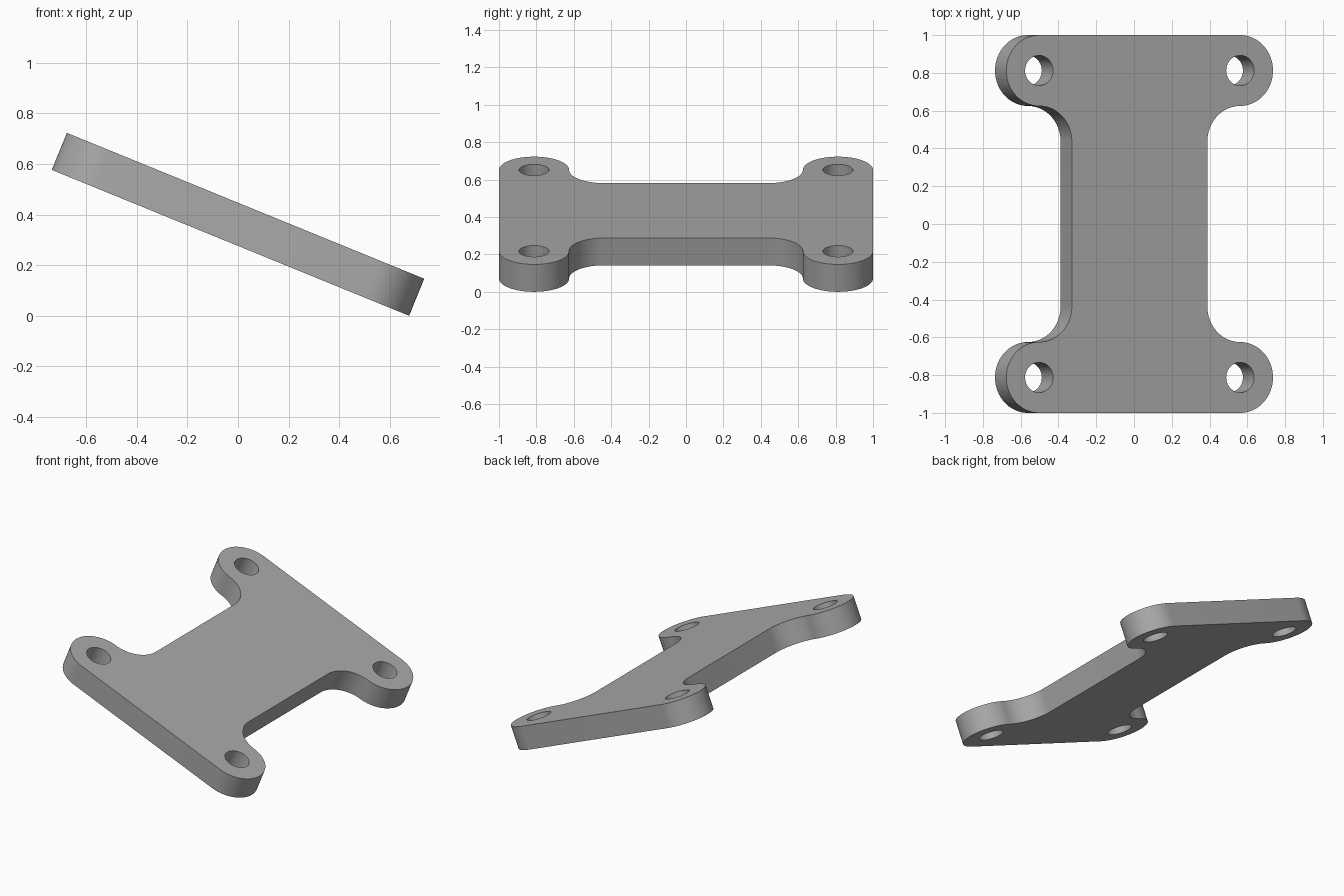
import bpy
from math import sin, cos, pi, radians
from mathutils import Euler, Matrix

cube = bpy.data.objects.get("Cube")
if cube:
    bpy.data.objects.remove(cube, do_unlink=True)

TILT = radians(22.2)
THICK = 0.158
R = 0.1875                 # lug and fillet radius
LUG_X, LUG_Y = 0.575, 0.8125
HOLE_R = 0.08


def arc(cx, cy, r, start, end, steps=20):
    return [(cx + r * cos(start + (end - start) * i / steps),
             cy + r * sin(start + (end - start) * i / steps))
            for i in range(steps + 1)]


def add_loop(curve, pts):
    spline = curve.splines.new('POLY')
    spline.points.add(len(pts) - 1)
    for p, (x, y) in zip(spline.points, pts):
        p.co = (x, y, 0, 1)
    spline.use_cyclic_u = True


# Quarter outline: concave fillet at the waist, then the rounded lug
fillet = arc(LUG_X, LUG_Y - 2 * R, R, pi, pi / 2, 16)
lug = arc(LUG_X, LUG_Y, R, -pi / 2, pi / 2, 32)
upper = fillet + lug[1:]
right = [(x, -y) for x, y in reversed(upper)] + upper
outline = right + [(-x, -y) for x, y in right]

# Flat filled profile with four bolt holes, extruded to thickness
profile = bpy.data.curves.new("plate_profile", 'CURVE')
profile.dimensions = '2D'
profile.fill_mode = 'BOTH'
profile.extrude = THICK / 2
add_loop(profile, outline)
for sx in (-1, 1):
    for sy in (-1, 1):
        add_loop(profile, arc(sx * LUG_X, sy * LUG_Y, HOLE_R, 0, 2 * pi, 40)[:-1])

plate = bpy.data.objects.new("mounting_plate", profile)
bpy.context.collection.objects.link(plate)
bpy.ops.object.select_all(action='DESELECT')
plate.select_set(True)
bpy.context.view_layer.objects.active = plate
bpy.ops.object.convert(target='MESH')
plate = bpy.context.object

# Weld the caps to the walls
bpy.ops.object.mode_set(mode='EDIT')
bpy.ops.mesh.select_all(action='SELECT')
bpy.ops.mesh.remove_doubles(threshold=0.0005)
bpy.ops.mesh.normals_make_consistent(inside=False)
bpy.ops.object.mode_set(mode='OBJECT')

# Tilt the plate and rest its low edge on the ground
plate.data.transform(Euler((0, TILT, 0)).to_matrix().to_4x4())
lowest = min(v.co.z for v in plate.data.vertices)
plate.data.transform(Matrix.Translation((0, 0, -lowest)))
bpy.ops.object.shade_smooth_by_angle(angle=radians(30))

# Plain grey metal
grey = bpy.data.materials.new("plain_grey")
grey.use_nodes = True
colour = (0.4, 0.4, 0.4, 1)
grey.diffuse_color = colour
grey.node_tree.nodes["Principled BSDF"].inputs["Base Color"].default_value = colour
plate.data.materials.clear()
plate.data.materials.append(grey)
